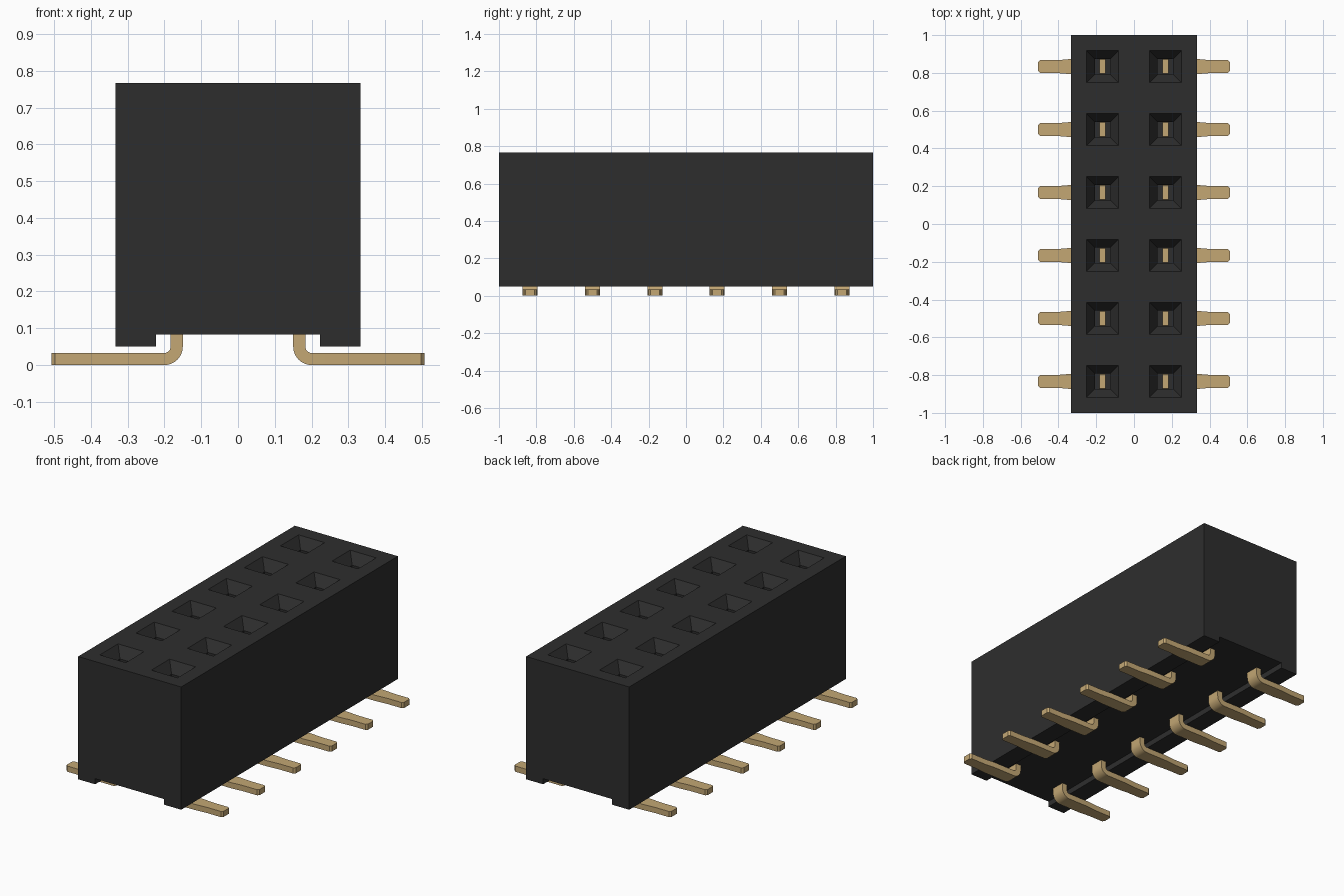
import bpy, bmesh, math

cube = bpy.data.objects.get("Cube")
if cube:
    bpy.data.objects.remove(cube, do_unlink=True)


def material(name, rgb, rough):
    m = bpy.data.materials.new(name)
    m.use_nodes = True
    m.diffuse_color = (*rgb, 1)
    b = m.node_tree.nodes["Principled BSDF"]
    b.inputs["Base Color"].default_value = (*rgb, 1)
    b.inputs["Roughness"].default_value = rough
    return m


BLACK = material("black plastic", (0.027, 0.027, 0.027), 0.6)
GOLD = material("gold metal", (0.546, 0.386, 0.175), 0.5)


def make_object(name, bm, mat):
    bmesh.ops.recalc_face_normals(bm, faces=bm.faces[:])
    me = bpy.data.meshes.new(name)
    bm.to_mesh(me)
    bm.free()
    me.materials.append(mat)
    ob = bpy.data.objects.new(name, me)
    bpy.context.collection.objects.link(ob)
    return ob


def loft(bm, rings):
    """Skin a list of closed rings and cap both ends."""
    loops = [[bm.verts.new(p) for p in r] for r in rings]
    n = len(loops[0])
    for a, b in zip(loops, loops[1:]):
        for i in range(n):
            j = (i + 1) % n
            bm.faces.new((a[i], a[j], b[j], b[i]))
    bm.faces.new(loops[0])
    bm.faces.new(loops[-1])


PITCH = 1 / 3
ROWS = [(i - 2.5) * PITCH for i in range(6)]
COLUMN = PITCH / 2
TOP = 0.767

# Housing: grooved profile swept along y
profile = [(-0.333, 0.05), (-0.223, 0.05), (-0.223, 0.083), (0.223, 0.083),
           (0.223, 0.05), (0.333, 0.05), (0.333, TOP), (-0.333, TOP)]
bm = bmesh.new()
loft(bm, [[(x, y, z) for x, z in profile] for y in (-1, 1)])
housing = make_object("housing", bm, BLACK)

# Socket cutter: square shafts with flared mouths
bm = bmesh.new()
for y in ROWS:
    for x in (-COLUMN, COLUMN):
        levels = [(0.20, 0.041), (TOP - 0.06, 0.041), (TOP, 0.084), (TOP + 0.05, 0.084)]
        loft(bm, [[(x + sx * h, y + sy * h, z)
                   for sx, sy in ((-1, -1), (1, -1), (1, 1), (-1, 1))]
                  for z, h in levels])
cutter = make_object("socket_cutter", bm, BLACK)
cutter.hide_render = True

cut = housing.modifiers.new("sockets", 'BOOLEAN')
cut.operation = 'DIFFERENCE'
cut.solver = 'EXACT'
cut.object = cutter
bpy.context.view_layer.objects.active = housing
bpy.ops.object.modifier_apply(modifier=cut.name)
bpy.data.objects.remove(cutter, do_unlink=True)


def terminal_mesh(side):
    """Bent strip: upright contact, rounded bend, tapered flat foot."""
    t, r_in, r_out = 0.033, 0.017, 0.05
    x0 = COLUMN - t / 2
    # Each section: inner point, outer point, half width
    sections = [((x0 + t, 0.45), (x0, 0.45), 0.037),
                ((x0 + t, 0.09), (x0, 0.09), 0.04)]
    cx, cz = x0 + r_out, r_out
    for k in range(9):
        a = math.pi + k * math.pi / 16
        c, s = math.cos(a), math.sin(a)
        sections.append(((cx + r_in * c, cz + r_in * s),
                         (cx + r_out * c, cz + r_out * s), 0.04))
    for x, h in ((0.335, 0.04), (0.405, 0.034), (0.497, 0.034), (0.507, 0.024)):
        sections.append(((x, t), (x, 0), h))
    bm = bmesh.new()
    loft(bm, [[(side * i[0], -h, i[1]), (side * i[0], h, i[1]),
               (side * o[0], h, o[1]), (side * o[0], -h, o[1])]
              for i, o, h in sections])
    return bm


# Terminals: one mesh per side, shared by every row
for side, label in ((1, "left"), (-1, "right")):
    first = make_object(f"{label}_terminal_1", terminal_mesh(side), GOLD)
    first.location.y = ROWS[0]
    bpy.ops.object.select_all(action='DESELECT')
    first.select_set(True)
    bpy.context.view_layer.objects.active = first
    bpy.ops.object.shade_smooth_by_angle(angle=math.radians(20))
    for n, y in enumerate(ROWS[1:], 2):
        ob = first.copy()
        ob.name = f"{label}_terminal_{n}"
        ob.location.y = y
        bpy.context.collection.objects.link(ob)
